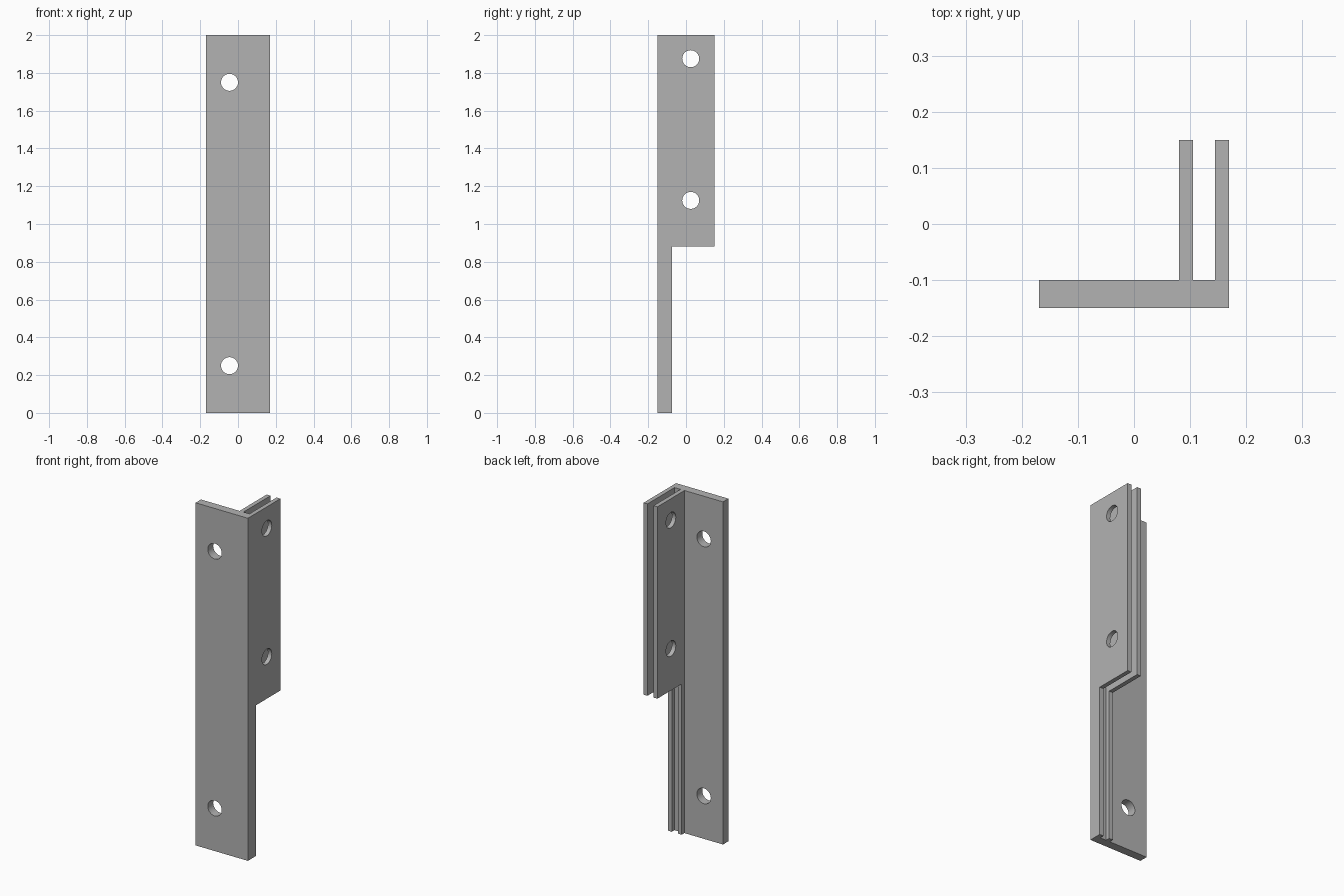
import bpy
import bmesh
from math import pi
from mathutils import Matrix, Vector

cube = bpy.data.objects.get("Cube")
if cube:
    bpy.data.objects.remove(cube)

grey = bpy.data.materials.new("plain grey")
grey.use_nodes = True
colour = (0.45, 0.45, 0.45, 1)
grey.diffuse_color = colour
grey.node_tree.nodes["Principled BSDF"].inputs["Base Color"].default_value = colour

LEFT, RIGHT = -0.169, 0.169
FRONT, PLATE_BACK, RIB_BACK, FIN_BACK = -0.15, -0.1, -0.075, 0.15
TOP, FIN_BOTTOM = 2.0, 0.88
THICK, HOLE = 0.025, 0.045


def make_object(name, bm):
    bmesh.ops.recalc_face_normals(bm, faces=bm.faces)
    mesh = bpy.data.meshes.new(name)
    bm.to_mesh(mesh)
    bm.free()
    mesh.materials.append(grey)
    obj = bpy.data.objects.new(name, mesh)
    bpy.context.collection.objects.link(obj)
    return obj


def slab(name, outline, x0, x1):
    """Extrude a y-z outline along x."""
    bm = bmesh.new()
    face = bm.faces.new([bm.verts.new((x0, y, z)) for y, z in outline])
    new = bmesh.ops.extrude_face_region(bm, geom=[face])["geom"]
    verts = [v for v in new if isinstance(v, bmesh.types.BMVert)]
    bmesh.ops.translate(bm, verts=verts, vec=(x1 - x0, 0, 0))
    return make_object(name, bm)


def drill(name, centre, axis, depth):
    bm = bmesh.new()
    turn = Matrix.Rotation(pi / 2, 4, axis)
    bmesh.ops.create_cone(bm, cap_ends=True, segments=48, radius1=HOLE, radius2=HOLE,
                          depth=depth, matrix=Matrix.Translation(Vector(centre)) @ turn)
    obj = make_object(name, bm)
    obj.hide_render = True
    return obj


def combine(target, tool, operation):
    mod = target.modifiers.new(operation.lower(), "BOOLEAN")
    mod.operation, mod.solver, mod.object = operation, "EXACT", tool
    bpy.context.view_layer.objects.active = target
    bpy.ops.object.modifier_apply(modifier=mod.name)
    bpy.data.objects.remove(tool)


# Tall mounting plate
bracket = slab("bracket", [(FRONT, 0), (PLATE_BACK, 0), (PLATE_BACK, TOP), (FRONT, TOP)],
               LEFT, RIGHT)

# Two parallel fins, each continuing downwards as a shallow rib
fin_outline = [(FRONT, 0), (RIB_BACK, 0), (RIB_BACK, FIN_BOTTOM),
               (FIN_BACK, FIN_BOTTOM), (FIN_BACK, TOP), (FRONT, TOP)]
for x in (0.08, RIGHT - THICK):
    combine(bracket, slab("fin", fin_outline, x, x + THICK), "UNION")

# Screw holes through the plate and bolt holes through both fins
for z in (0.25, 1.75):
    combine(bracket, drill("plate_drill", (-0.045, -0.125, z), "X", 0.2), "DIFFERENCE")
for z in (1.125, 1.875):
    combine(bracket, drill("fin_drill", (0.125, 0.025, z), "Y", 0.2), "DIFFERENCE")

# Smooth hole walls, crisp edges
bpy.ops.object.select_all(action="DESELECT")
bracket.select_set(True)
bpy.context.view_layer.objects.active = bracket
bpy.ops.object.shade_smooth_by_angle(angle=pi / 6)
